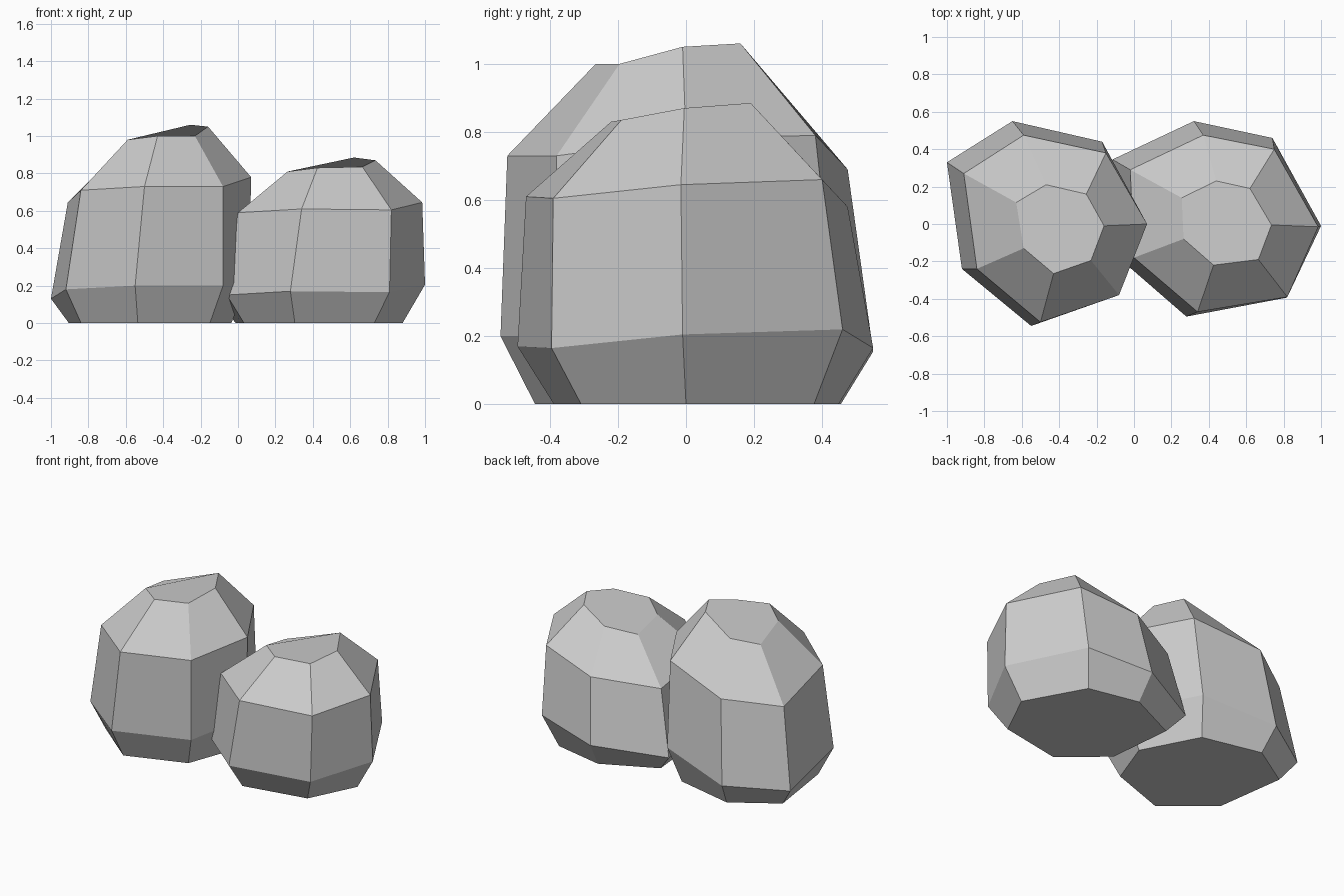
import bpy
import bmesh
from mathutils import Vector

default_cube = bpy.data.objects.get("Cube")
if default_cube:
    bpy.data.objects.remove(default_cube, do_unlink=True)

# One flat stone grey for both boulders
stone_colour = (0.6, 0.6, 0.6, 1.0)
stone = bpy.data.materials.new("stone_grey")
stone.use_nodes = True
stone.diffuse_color = stone_colour
stone.node_tree.nodes["Principled BSDF"].inputs["Base Color"].default_value = stone_colour


def footprint(ring, centre, shrink):
    """Flatten a ring onto the ground, drawn in towards its centre."""
    middle = Vector((*centre, 0))
    return [middle + (Vector((x, y, 0)) - middle) * shrink for x, y, z in ring]


def make_boulder(name, belly, shoulder, crown, centre, shrink):
    """Loft four rings into a closed, flat-faced boulder."""
    bm = bmesh.new()
    outlines = [footprint(belly, centre, shrink), belly, shoulder, crown]
    rings = [[bm.verts.new(point) for point in outline] for outline in outlines]
    bm.faces.new(rings[0])
    bm.faces.new(rings[-1])
    for lower, upper in zip(rings, rings[1:]):
        count = len(lower)
        for i in range(count):
            j = (i + 1) % count
            bm.faces.new((lower[i], lower[j], upper[j], upper[i]))
    bmesh.ops.recalc_face_normals(bm, faces=bm.faces)
    mesh = bpy.data.meshes.new(name)
    bm.to_mesh(mesh)
    bm.free()
    mesh.materials.append(stone)
    boulder = bpy.data.objects.new(name, mesh)
    bpy.context.collection.objects.link(boulder)
    return boulder


# Taller boulder; every ring runs clockwise from its back corner on the -x side
make_boulder(
    "tall_boulder",
    belly=[(-1, .33, .13), (-.65, .55, .155), (-.17, .44, .24), (.06, 0, .24),
           (-.08, -.38, .2), (-.55, -.545, .2), (-.92, -.24, .18)],
    shoulder=[(-.91, .27, .645), (-.59, .475, .69), (-.15, .38, .79), (.07, 0, .78),
              (-.08, -.38, .73), (-.5, -.525, .73), (-.84, -.24, .71)],
    crown=[(-.63, .115, .925), (-.47, .21, .96), (-.255, .16, 1.06), (-.16, -.01, 1.05),
           (-.23, -.195, 1), (-.43, -.265, 1), (-.59, -.13, .98)],
    centre=(-.47, .02), shrink=.82)

# Lower, broader boulder leaning against it
make_boulder(
    "low_boulder",
    belly=[(-.115, .345, .12), (.32, .55, .165), (.74, .46, .22), (1, -.01, .205),
           (.81, -.395, .165), (.28, -.495, .17), (-.06, -.2, .15)],
    shoulder=[(-.02, .29, .535), (.37, .475, .58), (.75, .4, .66), (.985, -.015, .645),
              (.82, -.39, .605), (.34, -.47, .61), (0, -.18, .59)],
    crown=[(.255, .14, .765), (.44, .23, .805), (.62, .19, .885), (.735, -.005, .87),
           (.665, -.19, .835), (.425, -.22, .83), (.265, -.08, .81)],
    centre=(.4, .04), shrink=.8)
